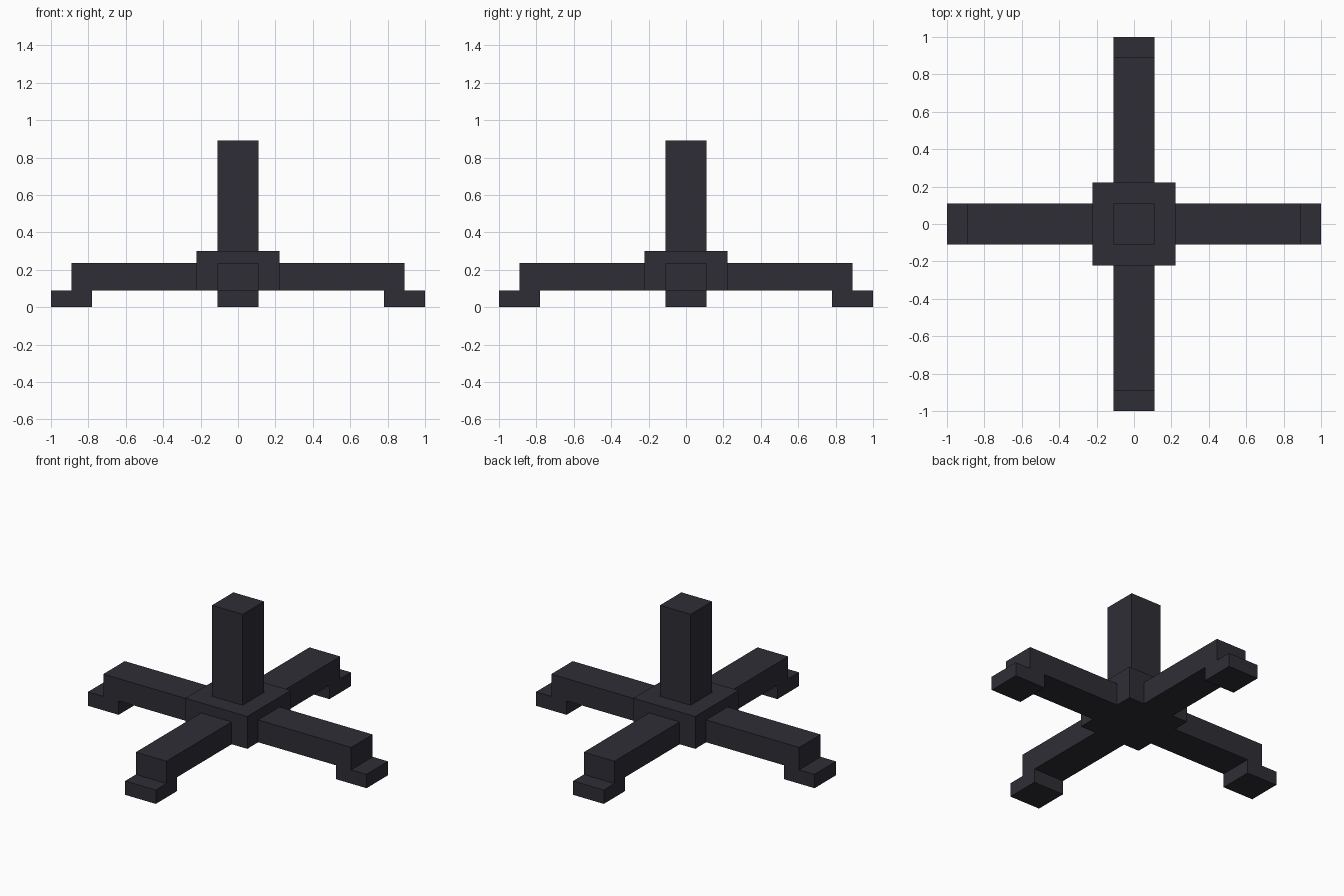
import bpy
import bmesh
from math import pi
from mathutils import Matrix, Vector

default = bpy.data.objects.get("Cube")
if default:
    bpy.data.objects.remove(default, do_unlink=True)

# Dark metal colour
COLOUR = (0.027, 0.027, 0.036, 1)
metal = bpy.data.materials.new("dark charcoal")
metal.use_nodes = True
metal.diffuse_color = COLOUR
metal.node_tree.nodes["Principled BSDF"].inputs["Base Color"].default_value = COLOUR

# Shared sizes
BAR = 0.11       # half width of arms, feet and post
HUB = 0.222      # half width of the hub
UNDER = 0.09     # underside of hub and arms
ARM_TOP = 0.235
HUB_TOP = 0.30
POST_TOP = 0.89


def finish(name, bm):
    bmesh.ops.recalc_face_normals(bm, faces=bm.faces)
    mesh = bpy.data.meshes.new(name)
    bm.to_mesh(mesh)
    bm.free()
    mesh.materials.append(metal)
    obj = bpy.data.objects.new(name, mesh)
    bpy.context.collection.objects.link(obj)
    return obj


def block(name, half, bottom, top):
    """Square upright block centred on the z axis."""
    bm = bmesh.new()
    place = Matrix.Translation((0, 0, (bottom + top) / 2))
    size = Matrix.Diagonal((half * 2, half * 2, top - bottom, 1))
    bmesh.ops.create_cube(bm, size=1, matrix=place @ size)
    return finish(name, bm)


def arm(name, angle):
    """Stepped arm with its foot, extruded from a side profile."""
    profile = [(HUB, UNDER), (0.78, UNDER), (0.78, 0), (1, 0),
               (1, UNDER), (0.89, UNDER), (0.89, ARM_TOP), (HUB, ARM_TOP)]
    bm = bmesh.new()
    side = bm.faces.new([bm.verts.new((x, -BAR, z)) for x, z in profile])
    grown = bmesh.ops.extrude_face_region(bm, geom=[side], use_keep_orig=True)
    moved = [v for v in grown["geom"] if isinstance(v, bmesh.types.BMVert)]
    bmesh.ops.translate(bm, verts=moved, vec=Vector((0, 2 * BAR, 0)))
    bm.transform(Matrix.Rotation(angle, 4, "Z"))
    return finish(name, bm)


# Central hub and upright post
block("hub", HUB, UNDER, HUB_TOP)
block("post", BAR, HUB_TOP, POST_TOP)

# Four arms with feet
for i, label in enumerate(("left", "back", "right", "front")):
    arm(label + "_arm", i * pi / 2)
